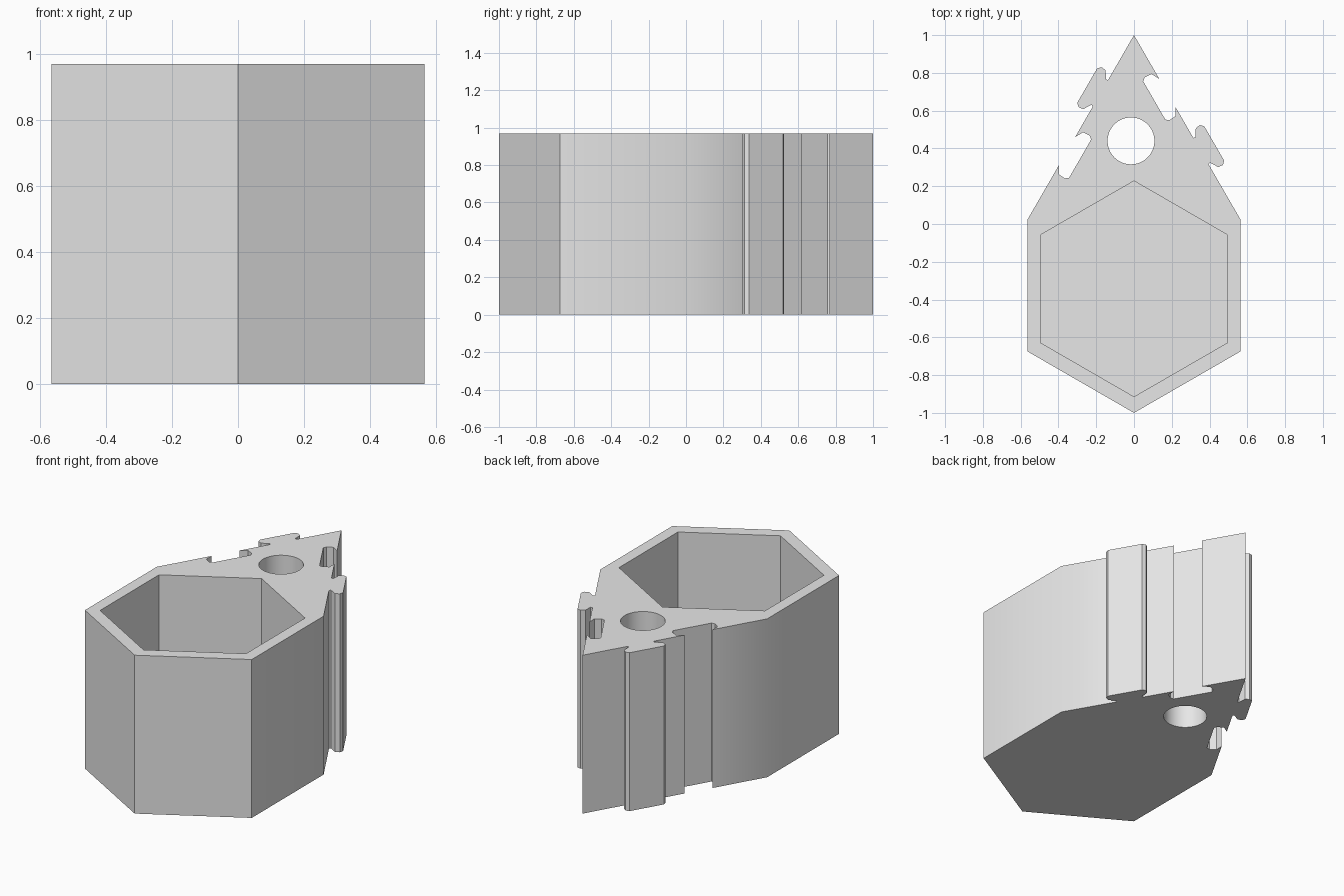
import bpy, bmesh, math
from mathutils import Vector

cube = bpy.data.objects.get("Cube")
if cube:
    bpy.data.objects.remove(cube, do_unlink=True)

HEIGHT = 0.97
FLOOR = 0.07
HALF_WIDTH = 0.565
APEX = Vector((0, 1))

grey = bpy.data.materials.new("plain grey")
grey.use_nodes = True
grey.diffuse_color = (0.8, 0.8, 0.8, 1)
grey.node_tree.nodes["Principled BSDF"].inputs["Base Color"].default_value = (0.8, 0.8, 0.8, 1)


def prism(name, outline, bottom, top):
    """Extrude a flat outline into a closed solid."""
    bm = bmesh.new()
    base = bm.faces.new([bm.verts.new((p[0], p[1], bottom)) for p in outline])
    grown = bmesh.ops.extrude_face_region(bm, geom=[base], use_keep_orig=True)
    moved = [v for v in grown["geom"] if isinstance(v, bmesh.types.BMVert)]
    bmesh.ops.translate(bm, verts=moved, vec=(0, 0, top - bottom))
    bmesh.ops.recalc_face_normals(bm, faces=bm.faces)
    mesh = bpy.data.meshes.new(name)
    bm.to_mesh(mesh)
    bm.free()
    mesh.materials.append(grey)
    obj = bpy.data.objects.new(name, mesh)
    bpy.context.collection.objects.link(obj)
    return obj


def ring(x, y, radius, sides, turn=0.0):
    angles = [turn + math.tau * i / sides for i in range(sides)]
    return [(x + radius * math.cos(a), y + radius * math.sin(a)) for a in angles]


# Half shapes of the interlocking features: distance from centre, height off the edge
TAB = [(0.081, 0), (0.077, 0.011), (0.119, 0.037), (0.122, 0.064), (0.105, 0.081)]
NOTCH = [(0.085, 0), (0.128, -0.023), (0.131, -0.062), (0.117, -0.08)]


def slanted_edge(side, features):
    """Points from the apex down one slanted edge, with tabs and notches."""
    along = Vector((side * 0.5, -math.sqrt(0.75)))
    out = Vector((side * math.sqrt(0.75), 0.5))
    points = []
    for centre, half in features:
        full = [(-s, d) for s, d in half] + [(s, d) for s, d in reversed(half)]
        points += [APEX + along * (centre + s) + out * d for s, d in full]
    points.append(APEX + along * HALF_WIDTH * 2)
    return points


# Body: hexagonal front running into a pointed back
left_edge = slanted_edge(1, [(0.353, NOTCH), (0.709, TAB)])
right_edge = slanted_edge(-1, [(0.355, TAB), (0.709, NOTCH)])
front_corners = [(HALF_WIDTH, -0.674), (0, -1), (-HALF_WIDTH, -0.674)]
body = prism("hexagonal_holder", [APEX] + left_edge + front_corners + right_edge[::-1], 0, HEIGHT)

# Hexagonal pocket with a floor, and a round through hole
cutters = [
    prism("pocket_cutter", ring(0, -0.343, 0.571, 6, math.pi / 6), FLOOR, HEIGHT + 0.1),
    prism("hole_cutter", ring(-0.016, 0.44, 0.124, 64), -0.1, HEIGHT + 0.1),
]
bpy.context.view_layer.objects.active = body
for cutter in cutters:
    cutter.hide_render = True
    cut = body.modifiers.new(cutter.name, "BOOLEAN")
    cut.operation = "DIFFERENCE"
    cut.solver = "EXACT"
    cut.object = cutter
    bpy.ops.object.modifier_apply(modifier=cut.name)
    bpy.data.objects.remove(cutter, do_unlink=True)

bpy.ops.object.select_all(action="DESELECT")
body.select_set(True)
bpy.ops.object.shade_smooth_by_angle(angle=math.radians(30))
